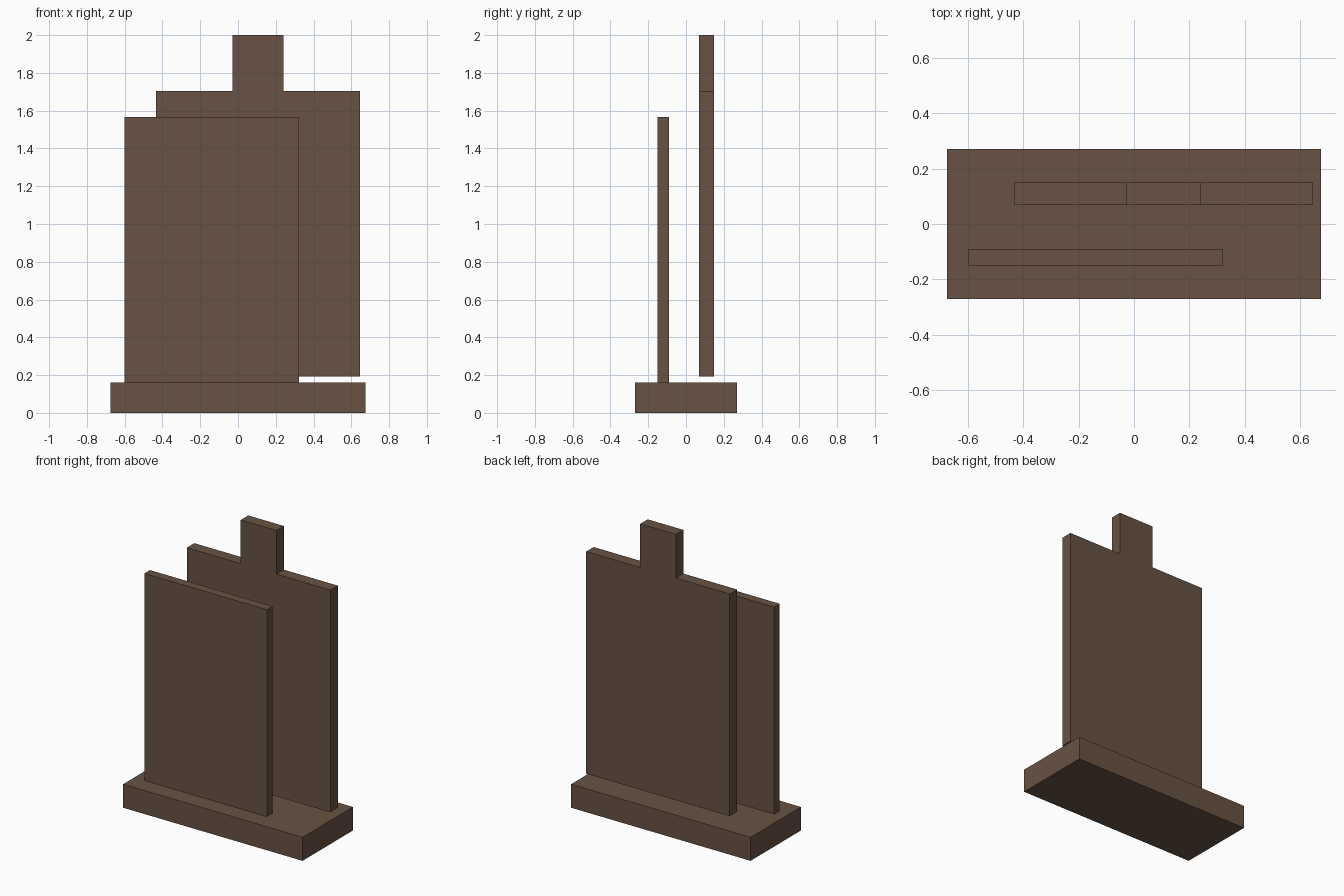
import bpy, bmesh
from mathutils import Vector

if "Cube" in bpy.data.objects:
    bpy.data.objects.remove(bpy.data.objects["Cube"])

wood = bpy.data.materials.new("brown_wood")
wood.diffuse_color = (0.14, 0.085, 0.056, 1)
wood.use_nodes = True
wood.node_tree.nodes["Principled BSDF"].inputs["Base Color"].default_value = wood.diffuse_color


def slab(name, profile, y0, y1):
    """Extrude an x-z outline from y0 to y1."""
    bm = bmesh.new()
    face = bm.faces.new([bm.verts.new((x, y0, z)) for x, z in profile])
    ext = bmesh.ops.extrude_face_region(bm, geom=[face])
    moved = [v for v in ext["geom"] if isinstance(v, bmesh.types.BMVert)]
    bmesh.ops.translate(bm, vec=Vector((0, y1 - y0, 0)), verts=moved)
    bmesh.ops.recalc_face_normals(bm, faces=bm.faces)
    mesh = bpy.data.meshes.new(name)
    bm.to_mesh(mesh)
    bm.free()
    mesh.materials.append(wood)
    obj = bpy.data.objects.new(name, mesh)
    bpy.context.collection.objects.link(obj)
    return obj


def rect(x0, x1, z0, z1):
    return [(x0, z0), (x1, z0), (x1, z1), (x0, z1)]


# Stand the boards rest on
slab("base", rect(-0.675, 0.675, 0, 0.16), -0.27, 0.27)

# Plain board in front
slab("front_board", rect(-0.6, 0.322, 0.16, 1.567), -0.15, -0.09)

# Taller board behind, with a grip on top, hovering slightly above the base
slab("back_board_with_handle",
     [(-0.433, 0.193), (0.646, 0.193), (0.646, 1.703), (0.24, 1.703),
      (0.24, 2.0), (-0.028, 2.0), (-0.028, 1.703), (-0.433, 1.703)],
     0.069, 0.149)
